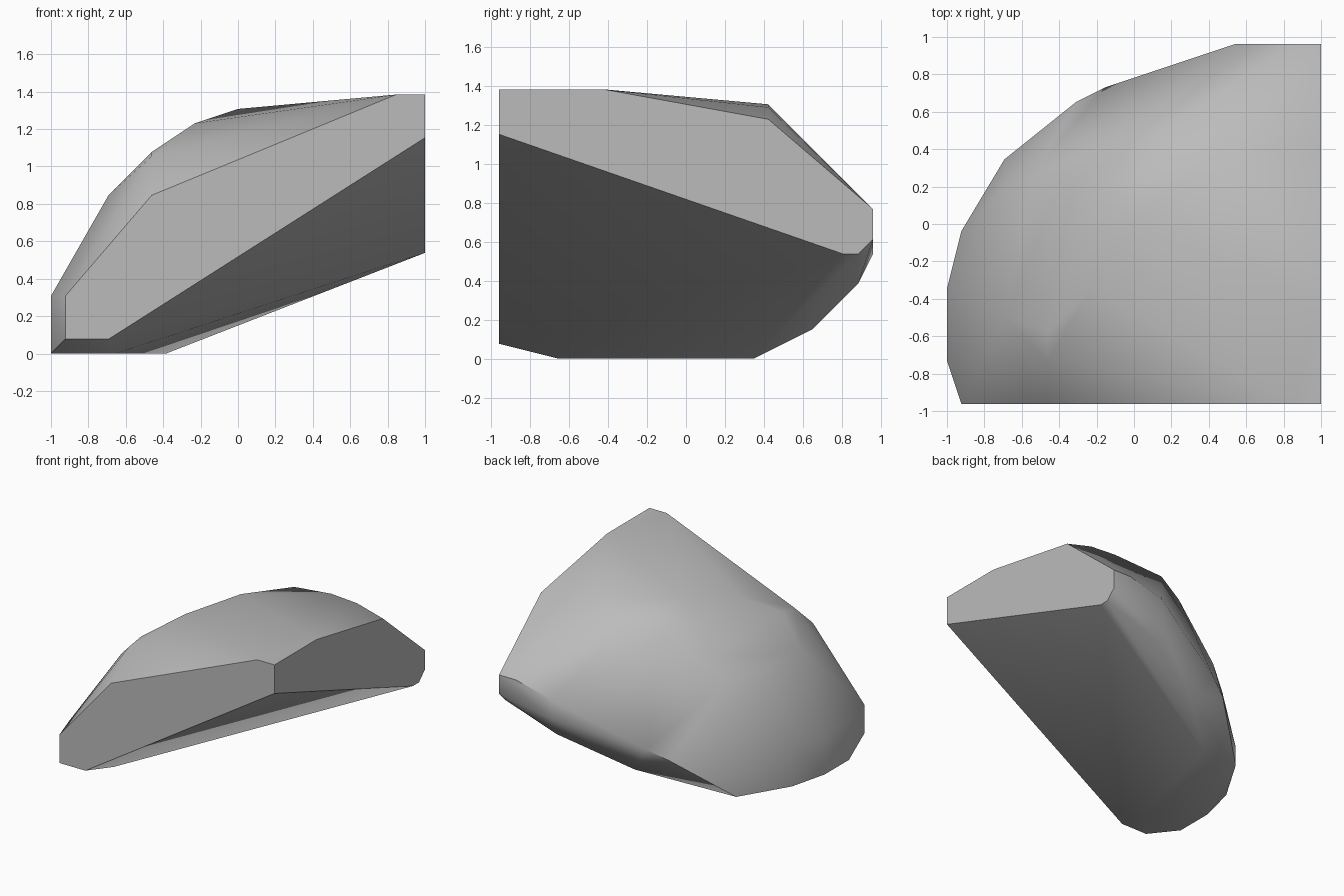
import bpy
import bmesh
import math

cube = bpy.data.objects.get("Cube")
if cube:
    bpy.data.objects.remove(cube, do_unlink=True)

UNIT = 1 / 13          # the rock is laid out on a regular lattice
DEPTH_SHIFT = 12.5     # lattice rows are counted from the front face

# Flat cut faces, each given as a profile
front_cut = [(-12, 4), (-12, 1), (-9, 1), (13, 15), (13, 18), (11, 18), (-6, 11)]
side_cut = [(7, 18), (18, 16), (25, 10), (25, 8), (24, 7), (23, 7)]
ground_cut = [(-13, 4), (-13, 8), (-12, 12), (-9, 17), (-5, 17), (-8.5, 4)]

# Rounded parts of the rock
back_rim = [(7, 25, 9), (7, 25, 7), (11, 25, 10), (7, 24, 5),
            (0, 21, 2), (-4, 21, 4), (-2, 22, 5)]
low_side = [(-13, 3, 4), (-13, 8, 4), (-12, 12, 4), (-9, 17, 2)]
crown = [(-9, 6, 11), (-9, 15, 9), (-7, 16, 11), (-6, 3, 13.7), (-6, 5, 14),
         (-5, 16, 13), (-3, 8, 16), (-1, 18, 15), (0, 13, 17),
         (2, 19, 16), (7, 18, 17), (10, 18, 16.8)]

corners = [(x, 0, z) for x, z in front_cut]
corners += [(13, y, z) for y, z in side_cut]
corners += [(x, y, 0) for x, y in ground_cut]
corners += back_rim + low_side + crown

# Wrap the corners in one convex boulder
bm = bmesh.new()
for x, y, z in corners:
    bm.verts.new((x * UNIT, (y - DEPTH_SHIFT) * UNIT, z * UNIT))
hull = bmesh.ops.convex_hull(bm, input=bm.verts[:])
loose = {v for v in hull["geom_interior"] + hull["geom_unused"]
         if isinstance(v, bmesh.types.BMVert)}
bmesh.ops.delete(bm, geom=list(loose), context="VERTS")
bmesh.ops.dissolve_limit(bm, angle_limit=math.radians(1),
                         verts=bm.verts[:], edges=bm.edges[:])
bmesh.ops.recalc_face_normals(bm, faces=bm.faces[:])
mesh = bpy.data.meshes.new("rock")
bm.to_mesh(mesh)
bm.free()
rock = bpy.data.objects.new("rock", mesh)
bpy.context.collection.objects.link(rock)

# Plain grey stone
stone = bpy.data.materials.new("grey_stone")
stone.use_nodes = True
colour = (0.5, 0.5, 0.5, 1)
stone.diffuse_color = colour
stone.node_tree.nodes["Principled BSDF"].inputs["Base Color"].default_value = colour
mesh.materials.append(stone)

# Soft crown with crisp cut edges
bpy.ops.object.select_all(action="DESELECT")
rock.select_set(True)
bpy.context.view_layer.objects.active = rock
bpy.ops.object.shade_smooth_by_angle(angle=math.radians(35))
